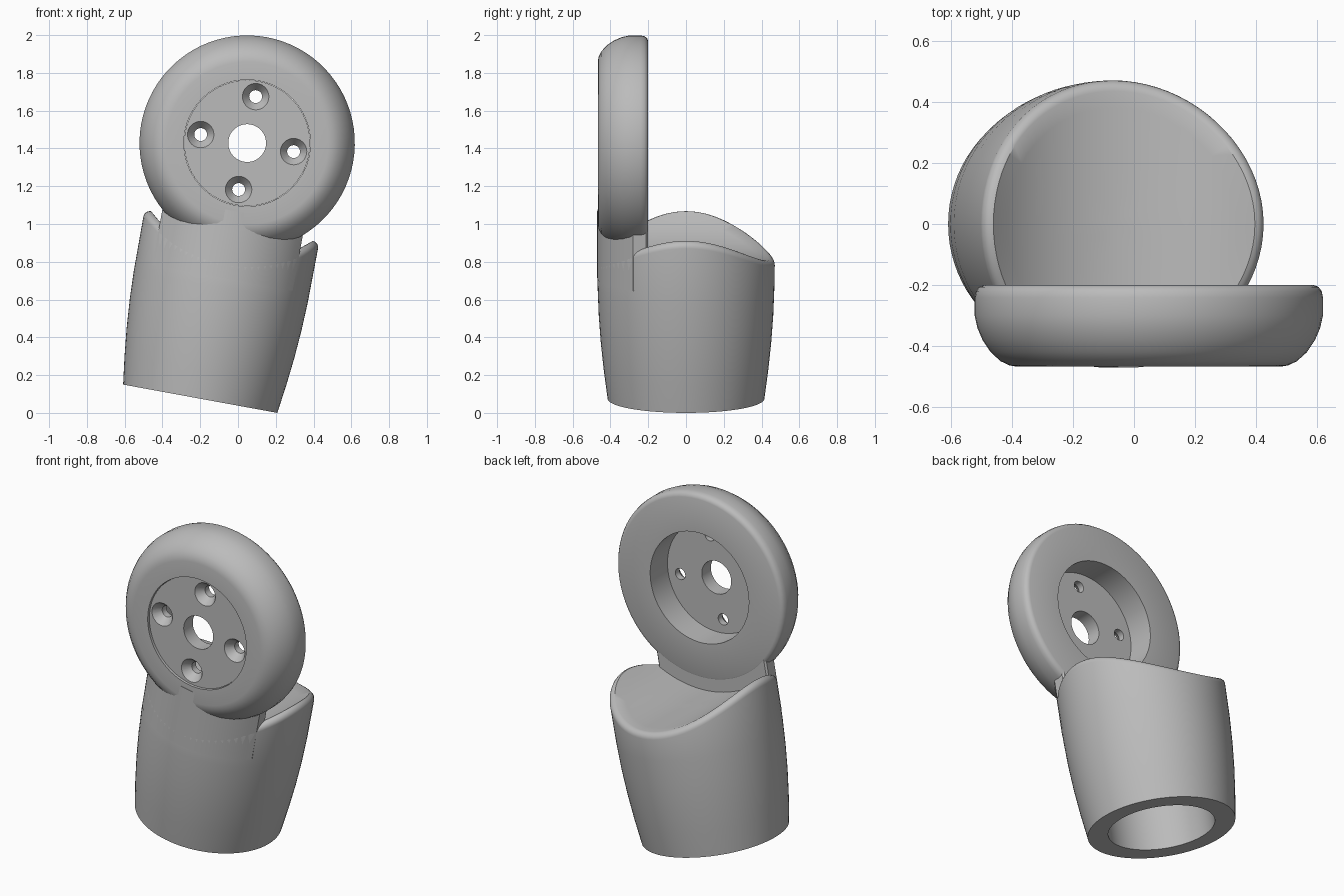
import bpy, bmesh
from math import sin, cos, pi, radians, sqrt
from mathutils import Matrix

cube = bpy.data.objects.get("Cube")
if cube:
    bpy.data.objects.remove(cube)

GREY = (0.5, 0.5, 0.5, 1)
grey = bpy.data.materials.new("plain_grey")
grey.use_nodes = True
grey.diffuse_color = GREY
grey.node_tree.nodes["Principled BSDF"].inputs["Base Color"].default_value = GREY

# The whole part leans sideways about the front-back axis
LEAN = Matrix.Translation((-0.20, 0, 0.075)) @ Matrix.Rotation(radians(10.4), 4, 'Y')
DISC_Z = 1.376
SEGS = 80


def finish(name, bm):
    bmesh.ops.remove_doubles(bm, verts=bm.verts, dist=1e-5)
    bmesh.ops.recalc_face_normals(bm, faces=bm.faces)
    bm.transform(LEAN)
    mesh = bpy.data.meshes.new(name)
    bm.to_mesh(mesh)
    bm.free()
    mesh.materials.append(grey)
    obj = bpy.data.objects.new(name, mesh)
    bpy.context.collection.objects.link(obj)
    return obj


def smooth(obj):
    bpy.ops.object.select_all(action='DESELECT')
    obj.select_set(True)
    bpy.context.view_layer.objects.active = obj
    bpy.ops.object.shade_smooth_by_angle(angle=radians(35))


def skin_rings(bm, rings, closed):
    """Join rings of points with quads, optionally last to first."""
    rows = [[bm.verts.new(p) for p in ring] for ring in rings]
    pairs = list(zip(rows, rows[1:]))
    if closed:
        pairs.append((rows[-1], rows[0]))
    n = len(rows[0])
    for a, b in pairs:
        for i in range(n):
            j = (i + 1) % n
            bm.faces.new((a[i], a[j], b[j], b[i]))


def lathe_y(bm, profile, x=0.0, z=DISC_Z, segs=SEGS, closed=True):
    """Revolve (radius, y) points about a front-back axis."""
    turns = [2 * pi * i / segs for i in range(segs)]
    skin_rings(bm, [[(x + r * cos(t), y, z + r * sin(t)) for t in turns]
                    for r, y in profile], closed)


# Sleeve: hollow below, with a rounded saddle on top
def saddle(x):
    return 1.385 - sqrt(0.63 ** 2 - x * x)


ANGLES = [2 * pi * i / SEGS for i in range(SEGS)]
RIM, FILLET = 0.47, 0.035


def circle(r, height):
    return [(r * cos(t), r * sin(t), height(r * cos(t), t)) for t in ANGLES]


def rim_height(t):
    return saddle((RIM - FILLET) * cos(t))


rings = [circle(r, lambda x, t, z=z: z) for r, z in
         [(0, 0.6), (0.30, 0.6), (0.30, 0), (0.415, 0), (0.435, 0.15),
          (0.451, 0.3), (0.462, 0.45), (0.468, 0.6)]]
for k in range(6):
    a = k * pi / 10
    rings.append(circle(RIM - FILLET * (1 - cos(a)),
                        lambda x, t, a=a: rim_height(t) - FILLET * (1 - sin(a))))
for k in range(7, -1, -1):
    rings.append(circle((RIM - FILLET) * k / 8, lambda x, t: saddle(x)))
bm = bmesh.new()
skin_rings(bm, rings, False)
smooth(finish("sleeve", bm))

# Neck: front slice of the sleeve rising into the disc
HALF, BACK = 0.378, -0.202
outline = [(HALF - 0.01, BACK), (-HALF + 0.01, BACK), (-HALF, BACK - 0.01)]
for i in range(25):
    x = -HALF + 2 * HALF * i / 24
    outline.append((x, -sqrt(RIM ** 2 - x * x)))
outline.append((HALF, BACK - 0.01))
bm = bmesh.new()
base = bm.faces.new([bm.verts.new((x, y, 0.65)) for x, y in outline])
top = bmesh.ops.extrude_face_region(bm, geom=[base])
bmesh.ops.translate(bm, vec=(0, 0, 0.36),
                    verts=[v for v in top["geom"] if isinstance(v, bmesh.types.BMVert)])
smooth(finish("neck", bm))

# Disc rim: rounded ring, open at the back
bm = bmesh.new()
lathe_y(bm, [(0.335, -0.20), (0.54, -0.20), (0.556, -0.206), (0.566, -0.22),
             (0.57, -0.24), (0.57, -0.30), (0.561, -0.34), (0.544, -0.38),
             (0.517, -0.42), (0.485, -0.449), (0.455, -0.463), (0.43, -0.467),
             (0.335, -0.467)])
smooth(finish("disc_rim", bm))

# Mounting plate with centre hole, set slightly into the rim
bm = bmesh.new()
lathe_y(bm, [(0.1, -0.453), (0.333, -0.453), (0.333, -0.365), (0.1, -0.365)])
plate = finish("mounting_plate", bm)

# Four countersunk screw holes
bm = bmesh.new()
for k in range(4):
    lathe_y(bm, [(0, -0.6), (0.07, -0.6), (0.07, -0.453), (0.034, -0.405),
                 (0.034, -0.3), (0, -0.3)], 0.25 * cos(k * pi / 2),
            DISC_Z + 0.25 * sin(k * pi / 2), 32, False)
cutter = finish("screw_hole_cutter", bm)
cutter.hide_render = True
cutter.hide_viewport = True
cut = plate.modifiers.new("screw_holes", 'BOOLEAN')
cut.operation = 'DIFFERENCE'
cut.solver = 'EXACT'
cut.object = cutter
bpy.context.view_layer.objects.active = plate
bpy.ops.object.modifier_apply(modifier=cut.name)
bpy.data.objects.remove(cutter)
smooth(plate)
